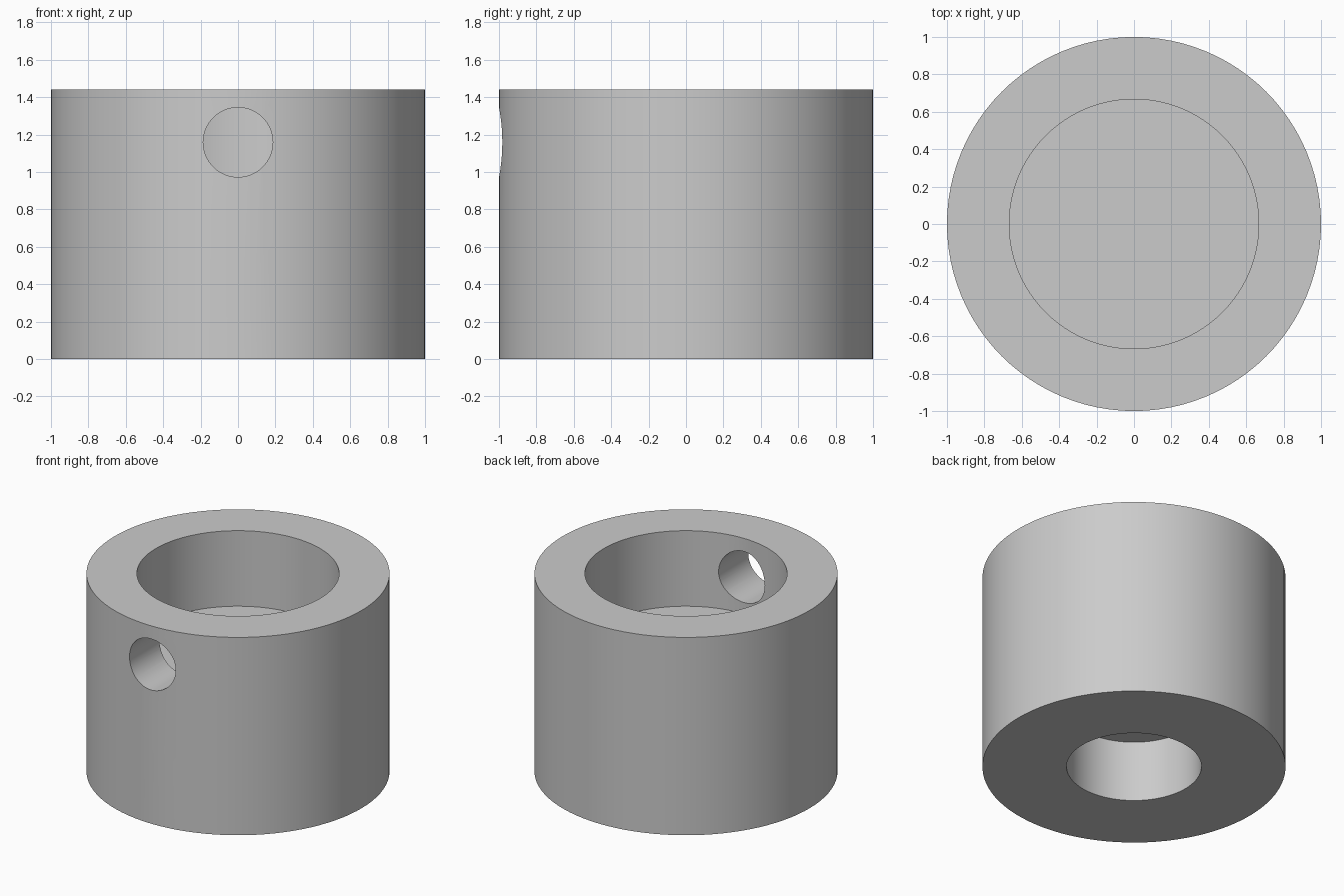
import bpy
import math

if "Cube" in bpy.data.objects:
    bpy.data.objects.remove(bpy.data.objects["Cube"], do_unlink=True)

HEIGHT = 1.44

grey = bpy.data.materials.new("plain_grey")
grey.use_nodes = True
colour = (0.6, 0.6, 0.6, 1)
grey.diffuse_color = colour
grey.node_tree.nodes["Principled BSDF"].inputs["Base Color"].default_value = colour


def cylinder(name, radius, bottom, top, sides=96):
    bpy.ops.mesh.primitive_cylinder_add(
        vertices=sides, radius=radius, depth=top - bottom,
        location=(0, 0, (bottom + top) / 2))
    obj = bpy.context.object
    obj.name = name
    obj.data.materials.append(grey)
    return obj


# Outer body
body = cylinder("collar_body", 1, 0, HEIGHT)

# Wide upper socket, narrow lower socket, and a screw hole through the front wall
upper = cylinder("upper_socket_cutter", 0.667, 0.89, HEIGHT + 0.2)
lower = cylinder("lower_socket_cutter", 0.445, -0.2, 0.444)
hole = cylinder("front_hole_cutter", 0.186, -0.5, 0.5, 64)
hole.rotation_euler.x = math.pi / 2
hole.location = (0, -0.8, 1.159)

for cutter in (upper, lower, hole):
    cut = body.modifiers.new(cutter.name, "BOOLEAN")
    cut.operation = "DIFFERENCE"
    cut.solver = "EXACT"
    cut.object = cutter
    cutter.hide_render = True

# Apply the cuts, then drop the cutters
bpy.ops.object.select_all(action="DESELECT")
body.select_set(True)
bpy.context.view_layer.objects.active = body
for name in [m.name for m in body.modifiers]:
    bpy.ops.object.modifier_apply(modifier=name)
for cutter in (upper, lower, hole):
    bpy.data.objects.remove(cutter, do_unlink=True)

bpy.ops.object.shade_smooth_by_angle(angle=math.radians(30))
